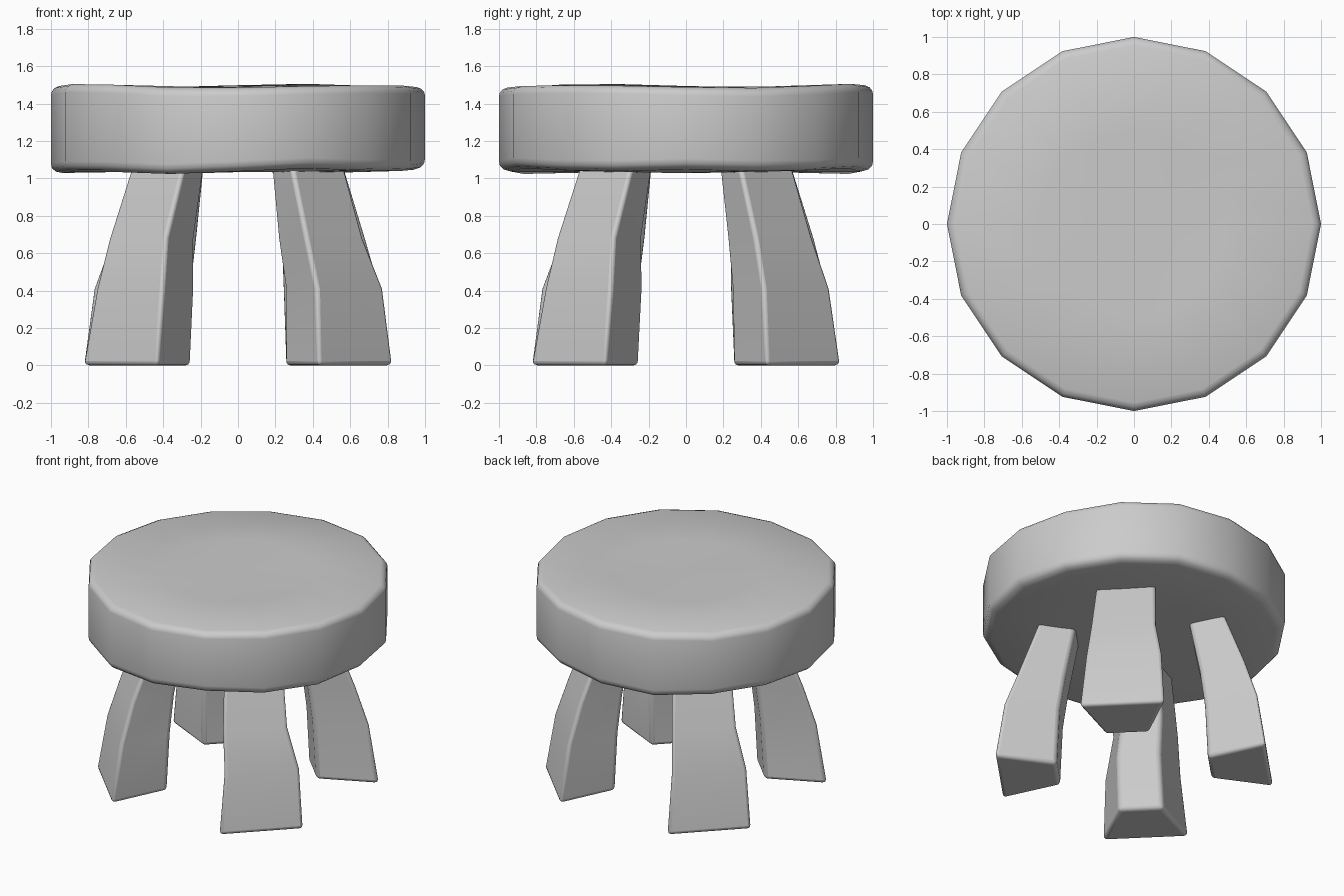
import bpy, bmesh
from math import sin, cos, pi, radians, sqrt

if "Cube" in bpy.data.objects:
    bpy.data.objects.remove(bpy.data.objects["Cube"])


def make_object(name, bm, angle):
    bmesh.ops.recalc_face_normals(bm, faces=bm.faces)
    mesh = bpy.data.meshes.new(name)
    bm.to_mesh(mesh)
    bm.free()
    ob = bpy.data.objects.new(name, mesh)
    bpy.context.collection.objects.link(ob)
    bpy.ops.object.select_all(action='DESELECT')
    ob.select_set(True)
    bpy.context.view_layer.objects.active = ob
    bpy.ops.object.shade_smooth_by_angle(angle=radians(angle))
    return ob


def bridge(bm, a, b):
    n = len(a)
    for i in range(n):
        bm.faces.new((a[i], a[(i + 1) % n], b[(i + 1) % n], b[i]))


# Seat: 16-sided slab with rounded rims and gently uneven faces
def wobble(x, y, top):
    if top:
        return 0.012 * sin(3 * x - 2.6 * y + 2.8) * (x * x + y * y)
    return 0.017 * cos(4 * x + 1.5) * cos(3.5 * y) * (x * x + y * y) - 0.006


SIDES = 16
profile = [(0.5, 1.04), (0.94, 1.045), (0.975, 1.055), (0.995, 1.075), (1.0, 1.10),
           (1.0, 1.45), (0.995, 1.468), (0.98, 1.485), (0.955, 1.495), (0.5, 1.49)]
bm = bmesh.new()
rings = []
for r, z in profile:
    ring = []
    for i in range(SIDES):
        x, y = r * cos(2 * pi * i / SIDES), r * sin(2 * pi * i / SIDES)
        ring.append(bm.verts.new((x, y, z + wobble(x, y, z > 1.3))))
    rings.append(ring)
for a, b in zip(rings, rings[1:]):
    bridge(bm, a, b)
for ring, z in ((rings[0], 1.035), (rings[-1], 1.49)):
    centre = bm.verts.new((0, 0, z))
    for i in range(SIDES):
        bm.faces.new((ring[i], ring[(i + 1) % SIDES], centre))
make_object("seat", bm, 40)


# Legs: wedge section, wide outside and narrow inside, curving outwards
# (height, outer radius, outer half width, inner radius, inner half width)
sections = [(0.0, 0.895, 0.285, 0.50, 0.145),
            (0.41, 0.835, 0.255, 0.48, 0.14),
            (0.68, 0.75, 0.22, 0.445, 0.13),
            (1.10, 0.595, 0.20, 0.365, 0.12)]


def make_leg(name, angle, shift):
    bm = bmesh.new()
    ca, sa = cos(radians(angle)), sin(radians(angle))
    rings = []
    for k, (z, ro, wo, ri, wi) in enumerate(sections):
        s = shift if k == 1 else -shift if k == 2 else 0
        pts = [(ro, -wo + s), (ro, wo + s), (ri, wi + s), (ri, -wi + s)]
        rings.append([bm.verts.new((r * ca - t * sa, r * sa + t * ca, z)) for r, t in pts])
    for a, b in zip(rings, rings[1:]):
        bridge(bm, a, b)
    bm.faces.new(rings[0])
    bm.faces.new(rings[-1])
    ob = make_object(name, bm, 40)
    bev = ob.modifiers.new("rounded_edges", 'BEVEL')
    bev.width = 0.025
    bev.segments = 3
    bev.limit_method = 'ANGLE'
    bev.angle_limit = radians(35)


for name, angle, shift in (("back_right_leg", 45, 0.005), ("back_left_leg", 135, 0.01),
                           ("front_left_leg", 225, 0.012), ("front_right_leg", 315, 0.015)):
    make_leg(name, angle, shift)
